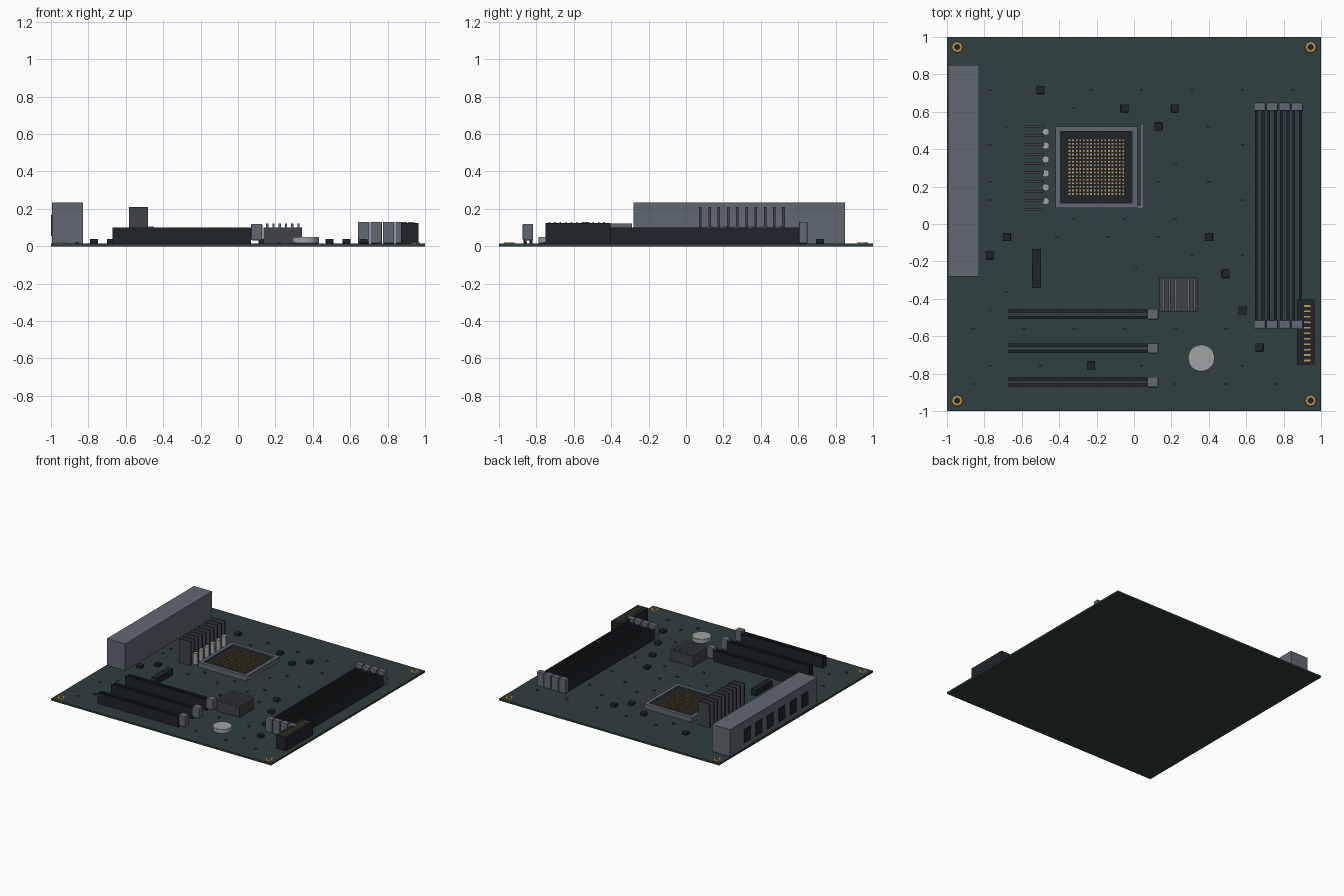
import bpy, bmesh
from mathutils import Matrix, Vector

if "Cube" in bpy.data.objects:
    bpy.data.objects.remove(bpy.data.objects["Cube"])

T = 0.015  # top of the board


def material(name, col):
    m = bpy.data.materials.new(name)
    m.diffuse_color = (*col, 1)
    m.use_nodes = True
    m.node_tree.nodes["Principled BSDF"].inputs["Base Color"].default_value = m.diffuse_color
    return m


GREEN = material("board_green", (0.028, 0.05, 0.05))
BLACK = material("black_plastic", (0.014, 0.018, 0.022))
DARK = material("dark_metal", (0.05, 0.055, 0.065))
SLATE = material("slate", (0.12, 0.14, 0.17))
SILVER = material("silver", (0.35, 0.37, 0.37))
GOLD = material("gold", (0.5, 0.33, 0.1))


def finish(name, bm, mat, bevel=0, smooth=False):
    me = bpy.data.meshes.new(name)
    bm.to_mesh(me)
    bm.free()
    ob = bpy.data.objects.new(name, me)
    bpy.context.collection.objects.link(ob)
    me.materials.append(mat)
    if bevel:
        b = ob.modifiers.new("bevel", 'BEVEL')
        b.width = bevel
        b.segments = 2
    if smooth:
        bpy.context.view_layer.objects.active = ob
        ob.select_set(True)
        bpy.ops.object.shade_smooth_by_angle()
        ob.select_set(False)
    return ob


def boxes(name, items, mat, bevel=0):
    """items: (x0, x1, y0, y1, z0, z1) extents, joined in one object"""
    bm = bmesh.new()
    for x0, x1, y0, y1, z0, z1 in items:
        c = Vector(((x0 + x1) / 2, (y0 + y1) / 2, (z0 + z1) / 2))
        m = Matrix.Translation(c) @ Matrix.Diagonal((x1 - x0, y1 - y0, z1 - z0, 1))
        bmesh.ops.create_cube(bm, size=1, matrix=m)
    return finish(name, bm, mat, bevel)


def cylinders(name, points, r, z0, z1, mat, seg=24, bevel=0):
    bm = bmesh.new()
    for x, y in points:
        bmesh.ops.create_cone(bm, cap_ends=True, segments=seg, radius1=r, radius2=r, depth=z1 - z0,
                              matrix=Matrix.Translation((x, y, (z0 + z1) / 2)))
    return finish(name, bm, mat, bevel, True)


def block(x, y, sx, sy, z0, z1):
    return (x - sx / 2, x + sx / 2, y - sy / 2, y + sy / 2, z0, z1)


# circuit board
boxes("board", [(-1, 1, -1, 1, 0, T)], GREEN)

# gold mounting rings with dark centres
corners = [(sx * 0.945, sy * 0.945) for sx in (-1, 1) for sy in (-1, 1)]
for i, (x, y) in enumerate(corners):
    bpy.ops.mesh.primitive_torus_add(location=(x, y, T), major_radius=0.021, minor_radius=0.009,
                                     major_segments=24, minor_segments=8)
    ring = bpy.context.object
    ring.name = f"mounting_ring_{i + 1}"
    ring.scale.z = 0.7
    ring.data.materials.append(GOLD)
    bpy.ops.object.shade_smooth_by_angle()
    ring.select_set(False)
cylinders("mounting_holes", corners, 0.013, T - 0.003, T + 0.001, BLACK)

# rear port housing and its openings
boxes("port_housing", [(-0.995, -0.83, -0.28, 0.85, T, 0.235)], SLATE)
boxes("port_openings", [block(-0.994, 0.625 - 0.149 * i, 0.012, 0.085, 0.056, 0.168)
                        for i in range(6)], BLACK)

# processor socket: frame, recessed bed, contact grid, lever
X0, X1, Y0, Y1, W = -0.42, 0.018, 0.085, 0.522, 0.028
boxes("socket_frame", [(X0, X1, Y0, Y0 + W, T, 0.055), (X0, X1, Y1 - W, Y1, T, 0.055),
                       (X0, X0 + W, Y0 + W, Y1 - W, T, 0.055),
                       (X1 - W, X1, Y0 + W, Y1 - W, T, 0.055)], SLATE)
boxes("socket_bed", [(X0 + W, X1 - W, Y0 + W, Y1 - W, T, 0.045)], BLACK)
boxes("socket_contacts", [block(-0.345 + 0.0192 * i, 0.160 + 0.0192 * j, 0.009, 0.009, 0.045, 0.05)
                          for i in range(16) for j in range(16)], GOLD)
boxes("socket_lever", [block(0.042, 0.31, 0.01, 0.45, 0.04, 0.05),
                       block(0.03, 0.09, 0.03, 0.01, 0.04, 0.05)], SILVER)

# power heatsink fins and capacitors
boxes("power_heatsink_fins", [block(-0.533, 0.077 + 0.0494 * i, 0.102, 0.014, T, 0.21)
                              for i in range(10)], DARK)
cylinders("capacitors", [(-0.472, 0.122 + 0.0742 * i) for i in range(6)], 0.019, T, 0.105, SILVER)

# memory slots: twin rails with clips at both ends
mem = [0.672 + 0.0667 * i for i in range(4)]
boxes("memory_slot_rails", [block(x + s * 0.018, 0.045, 0.014, 1.12, T, 0.1)
                            for x in mem for s in (-1, 1)], BLACK)
boxes("memory_clips", [block(x, y, 0.062, 0.045, T, 0.13)
                       for x in mem for y in (0.627, -0.537)], SLATE, 0.005)

# expansion slots: twin rails with a latch
exp = (-0.482, -0.664, -0.845)
boxes("expansion_slot_rails", [block(-0.3, y + s * 0.017, 0.74, 0.016, T, 0.1)
                               for y in exp for s in (-1, 1)], BLACK)
boxes("expansion_latches", [block(0.1, y, 0.06, 0.056, 0.032, 0.12) for y in exp], SLATE, 0.006)

# chipset heatsink
boxes("chipset_heatsink_base", [(0.137, 0.342, -0.468, -0.285, T, 0.1)], DARK)
boxes("chipset_heatsink_fins", [block(0.156 + 0.0335 * i, -0.3765, 0.012, 0.175, 0.1, 0.122)
                                for i in range(6)], SLATE)

# coin battery
cylinders("coin_battery", [(0.36, -0.717)], 0.072, T, 0.05, SILVER, 40, 0.003)

# power connector with pins
boxes("power_connector", [(0.871, 0.965, -0.752, -0.403, T, 0.125)], BLACK)
boxes("power_connector_pins", [block(0.926, -0.438 - 0.0292 * i, 0.034, 0.009, 0.125, 0.13)
                               for i in range(11)], GOLD)

# long controller chip and single screw
boxes("controller_chip", [(-0.545, -0.497, -0.342, -0.134, T, 0.065)], BLACK)
cylinders("screw", [(0.005, -0.236)], 0.011, T, 0.025, DARK, 12)


# scattered small parts sit on a staggered lattice: column a (0.09), row b (0.0983)
def spot(a, b):
    return -0.86 + 0.09 * a, 0.717 - 0.0983 * b


chips = [(4, 0), (9, 1), (12, 1), (11, 2), (2, 8), (14, 8), (1, 9), (15, 10), (16, 12), (17, 14), (7, 15)]
boxes("small_chips", [block(*spot(*c), 0.043, 0.043, T, 0.04) for c in chips], BLACK, 0.004)
rows = {0: (1, 7, 10, 13, 16, 19), 1: (6,), 2: (2, 14), 3: (1, 16), 4: (12,), 5: (1, 11, 14),
        6: (1, 16), 7: (6, 9, 12), 8: (5, 8, 11), 9: (13, 16), 11: (2,), 12: (1, 4, 7, 10),
        13: (0, 3, 6, 9, 12, 15), 15: (1, 4, 10, 13, 16), 16: (0, 12, 15, 18)}
boxes("tiny_resistors", [block(*spot(a, b), 0.018, 0.009, T, 0.024)
                         for b, cols in rows.items() for a in cols], DARK)
